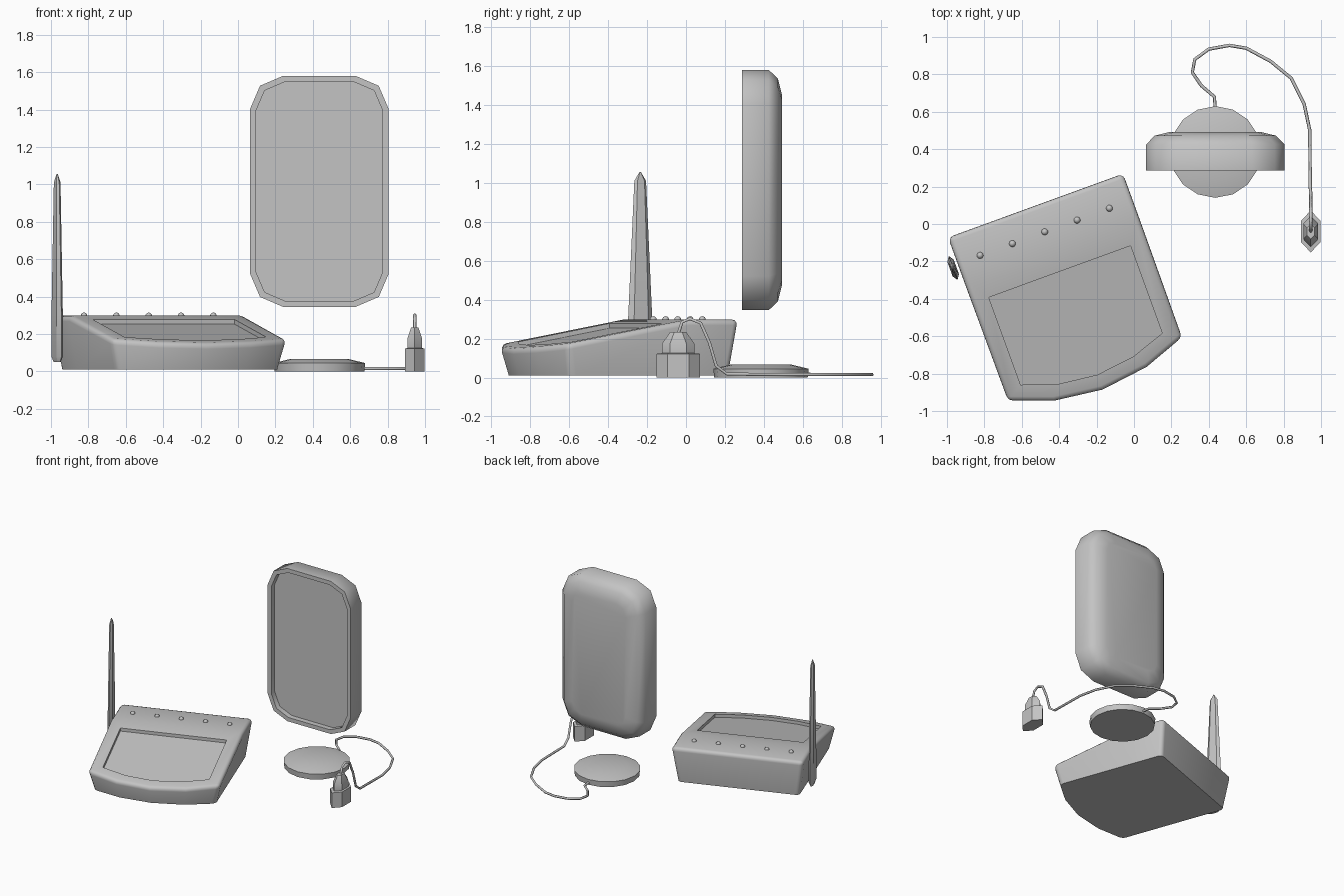
import bpy, bmesh, math
from mathutils import Matrix, Vector

if "Cube" in bpy.data.objects:
    bpy.data.objects.remove(bpy.data.objects["Cube"])

grey = bpy.data.materials.new("plain_grey")
grey.diffuse_color = (0.55, 0.55, 0.55, 1)
grey.use_nodes = True
grey.node_tree.nodes["Principled BSDF"].inputs["Base Color"].default_value = grey.diffuse_color

# Console frame: turned 20 degrees about z
CONSOLE = Matrix.Translation((-0.433, -0.158, 0)) @ Matrix.Rotation(math.radians(20), 4, 'Z')


def finish(name, bm, angle=50, matrix=None):
    bmesh.ops.recalc_face_normals(bm, faces=bm.faces)
    if matrix:
        bm.transform(matrix)
    me = bpy.data.meshes.new(name)
    bm.to_mesh(me)
    bm.free()
    ob = bpy.data.objects.new(name, me)
    bpy.context.collection.objects.link(ob)
    me.materials.append(grey)
    bpy.ops.object.select_all(action='DESELECT')
    ob.select_set(True)
    bpy.context.view_layer.objects.active = ob
    bpy.ops.object.shade_smooth_by_angle(angle=math.radians(angle))
    return ob


def loft(name, rings, angle=50, matrix=None):
    """Skin a list of equal-length point rings and cap both ends."""
    bm = bmesh.new()
    vs = [[bm.verts.new(p) for p in r] for r in rings]
    n = len(rings[0])
    for a, b in zip(vs, vs[1:]):
        for i in range(n):
            j = (i + 1) % n
            bm.faces.new((a[i], a[j], b[j], b[i]))
    bm.faces.new(vs[0])
    bm.faces.new(vs[-1])
    return finish(name, bm, angle, matrix)


# Console body: wedge with bowed front, rounded rim and recessed screen
def top_z(y):
    return 0.298 + 0.19 * min(y, 0)


def bowed(w, back, corner, mid):
    q = corner + (mid - corner) * 0.72
    return [(w, back), (w, corner), (w * 0.53, q), (0, mid),
            (-w * 0.53, q), (-w, corner), (-w, back)]


bm = bmesh.new()
rim = [bm.verts.new((x, y, top_z(y))) for x, y in bowed(0.502, 0.0, -0.662, -0.782)]
hole = [(x, y, top_z(y)) for x, y in bowed(0.403, -0.103, -0.6, -0.69)]
lip = [bm.verts.new(p) for p in hole]
floor = [bm.verts.new((x, y, z - 0.025)) for x, y, z in hole]
back = [bm.verts.new((s * 0.502, 0.277, 0.298)) for s in (-1, 1)]
for a, b in ((rim, lip), (lip, floor)):
    for i in range(7):
        j = (i + 1) % 7
        bm.faces.new((a[i], a[j], b[j], b[i]))
bm.faces.new(floor)
bm.faces.new((rim[6], rim[0], back[1], back[0]))
outer = rim + back
base = [bm.verts.new((v.co.x * 0.92, (v.co.y + 0.25) * 0.925 - 0.25, 0.01)) for v in outer]
for i in range(9):
    j = (i + 1) % 9
    bm.faces.new((outer[i], outer[j], base[j], base[i]))
bm.faces.new(base)
bm.edges.ensure_lookup_table()
loops = [bm.edges.get((outer[i], outer[(i + 1) % 9])) for i in range(9)]
posts = [bm.edges.get((outer[i], base[i])) for i in (1, 5, 7, 8)]
bmesh.ops.recalc_face_normals(bm, faces=bm.faces)
bmesh.ops.bevel(bm, geom=loops + posts, offset=0.03, offset_type='OFFSET',
                segments=3, profile=0.5, affect='EDGES', clamp_overlap=True)
finish("console_body", bm, 45, CONSOLE)

# Row of five round buttons on the flat back strip
for i in range(5):
    bm = bmesh.new()
    bmesh.ops.create_uvsphere(bm, u_segments=12, v_segments=8, radius=0.018)
    pos = Matrix.Translation((-0.37 + 0.184 * i, 0.124, 0.297))
    finish("button_%d" % (i + 1), bm, 60, CONSOLE @ pos)

# Antenna: tapered flat blade with a pointed tip
def blade(w, t, z):
    return [(t, -w * 0.6, z), (t, w * 0.6, z), (0, w, z),
            (-t, w * 0.6, z), (-t, -w * 0.6, z), (0, -w, z)]


loft("antenna", [blade(0.045, 0.010, 0.05), blade(0.068, 0.018, 0.08), blade(0.066, 0.018, 0.3),
                 blade(0.032, 0.012, 1.01), blade(0.004, 0.003, 1.055)], 30,
     CONSOLE @ Matrix.Translation((-0.528, 0.11, 0)))


# Upright panel: rounded slab with recessed front and softened back
def slab(inset, y):
    a, b, r = 0.37 - inset, 0.617 - inset, 0.175 - 0.7 * inset
    quarter = [(a, b - r), (a - 0.3 * r, b - 0.3 * r), (a - r, b)]
    pts = quarter + [(-x, z) for x, z in reversed(quarter)]
    pts += [(-x, -z) for x, z in pts]
    return [(0.435 + x, y, 0.963 + z) for x, z in pts]


loft("display_panel", [slab(0.032, 0.33), slab(0.032, 0.287), slab(0, 0.287), slab(0, 0.425),
                       slab(0.045, 0.472), slab(0.13, 0.493)], 55)


# Round floor disc with a shallow sloping top
def circle(r, z, n=16):
    return [(0.435 + r * math.sin(2 * math.pi * i / n),
             0.385 + r * math.cos(2 * math.pi * i / n), z) for i in range(n)]


loft("base_disc", [circle(0.24, 0), circle(0.245, 0.045), circle(0.15, 0.068)], 25)


# Plug: stepped long hexagon narrowing to the cable
def hexagon(w, d, z):
    pts = [(0, d), (w, d * 0.5), (w, -d * 0.5), (0, -d), (-w, -d * 0.5), (-w, d * 0.5)]
    return [(0.945 + x, -0.04 + y, z) for x, y in pts]


loft("plug", [hexagon(0.053, 0.112, 0), hexagon(0.053, 0.112, 0.122), hexagon(0.04, 0.083, 0.125),
              hexagon(0.04, 0.083, 0.175), hexagon(0.02, 0.04, 0.235)], 30)

# Cable from the disc, looping round the floor and up into the plug
path = [(0.435, 0.61, 0.018), (0.43, 0.68, 0.015), (0.36, 0.74, 0.015), (0.312, 0.81, 0.015),
        (0.325, 0.88, 0.015), (0.40, 0.935, 0.015), (0.51, 0.955, 0.015), (0.6, 0.94, 0.015),
        (0.73, 0.87, 0.015), (0.84, 0.78, 0.015), (0.91, 0.64, 0.015), (0.94, 0.5, 0.015),
        (0.942, 0.21, 0.018), (0.945, 0.155, 0.06), (0.945, 0.12, 0.18), (0.945, 0.075, 0.28),
        (0.945, 0.02, 0.302), (0.945, -0.02, 0.285), (0.945, -0.04, 0.225)]
pts = [Vector(p) for p in path]
rings = []
for i, p in enumerate(pts):
    t = (pts[min(i + 1, len(pts) - 1)] - pts[max(i - 1, 0)]).normalized()
    # sideways reference: level on the floor, fixed x on the rise
    side = Vector((-1, 0, 0)) if i > 11 else Vector((-t.y, t.x, 0)).normalized()
    if i > 11:
        side = (side - t * side.dot(t)).normalized()
    up = t.cross(side)
    rings.append([p + 0.009 * (side * math.cos(a) + up * math.sin(a))
                  for a in (k * math.pi / 3 for k in range(6))])
# keep side direction continuous along the tube
for k in range(1, len(rings)):
    prev, cur = rings[k - 1], rings[k]
    shift = min(range(6), key=lambda s: sum(
        ((cur[(j + s) % 6] - pts[k]) - (prev[j] - pts[k - 1])).length for j in range(6)))
    rings[k] = cur[shift:] + cur[:shift]
loft("cable", rings, 70)
